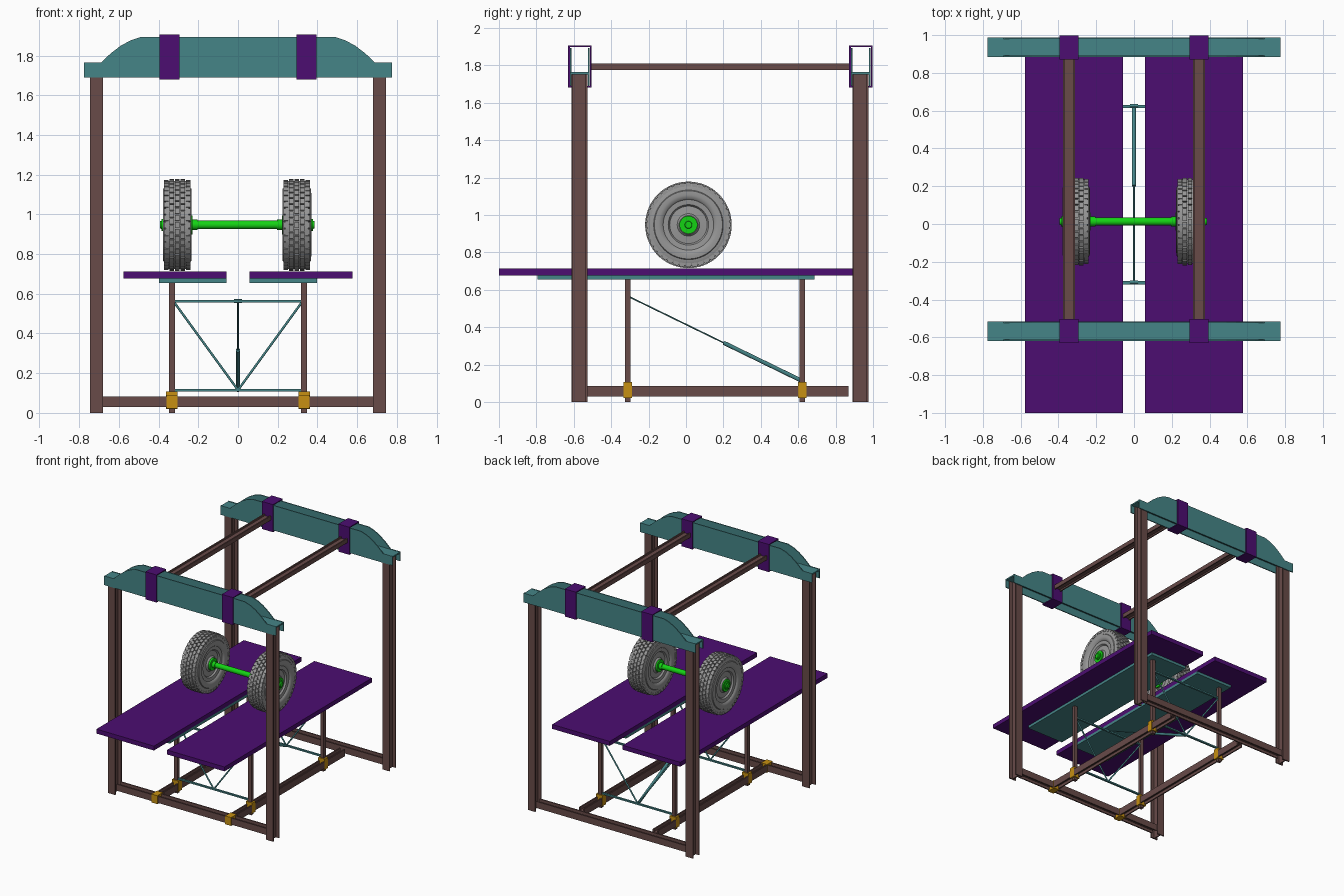
import bpy, bmesh, math
from mathutils import Vector, Matrix

if "Cube" in bpy.data.objects:
    bpy.data.objects.remove(bpy.data.objects["Cube"], do_unlink=True)


def material(name, rgb):
    m = bpy.data.materials.new(name)
    m.use_nodes = True
    m.diffuse_color = (*rgb, 1)
    m.node_tree.nodes["Principled BSDF"].inputs["Base Color"].default_value = (*rgb, 1)
    return m


TEAL = material("teal paint", (0.06, 0.235, 0.245))
PURPLE = material("purple paint", (0.072, 0.004, 0.165))
BROWN = material("brown steel", (0.138, 0.07, 0.066))
GREEN = material("green axle", (0.007, 0.65, 0.007))
GOLD = material("gold clamp", (0.57, 0.28, 0.006))
GREY = material("grey rubber", (0.31, 0.31, 0.31))


def finish(name, bm, mat, mirror=False, smooth=False):
    bmesh.ops.recalc_face_normals(bm, faces=bm.faces)
    mesh = bpy.data.meshes.new(name)
    bm.to_mesh(mesh)
    bm.free()
    mesh.materials.append(mat)
    ob = bpy.data.objects.new(name, mesh)
    bpy.context.collection.objects.link(ob)
    if mirror:
        ob.modifiers.new("mirror", 'MIRROR')
    if smooth:
        bpy.ops.object.select_all(action='DESELECT')
        ob.select_set(True)
        bpy.context.view_layer.objects.active = ob
        bpy.ops.object.shade_smooth_by_angle(angle=math.radians(35))
    return ob


def add_box(bm, lo, hi, turn=None):
    lo, hi = Vector(lo), Vector(hi)
    m = Matrix.Translation((lo + hi) / 2) @ Matrix.Diagonal((*(hi - lo), 1))
    bmesh.ops.create_cube(bm, size=1, matrix=turn @ m if turn else m)


def box(name, lo, hi, mat, mirror=False):
    bm = bmesh.new()
    add_box(bm, lo, hi)
    return finish(name, bm, mat, mirror)


def i_section(name, lo, hi, flange, web, mat, mirror=False, t=0.01):
    """Rolled section: flanges face the 'flange' axis, web is thin on the 'web' axis."""
    bm = bmesh.new()
    a, b = list(hi), list(lo)
    a[flange] = lo[flange] + t
    b[flange] = hi[flange] - t
    add_box(bm, lo, a)
    add_box(bm, b, hi)
    wl, wh = list(lo), list(hi)
    mid = (lo[web] + hi[web]) / 2
    wl[web], wh[web] = mid - t / 2, mid + t / 2
    wl[flange] += t
    wh[flange] -= t
    add_box(bm, wl, wh)
    return finish(name, bm, mat, mirror)


def add_rod(bm, p, q, r, sides=12):
    p, q = Vector(p), Vector(q)
    m = Matrix.Translation((p + q) / 2) @ (q - p).to_track_quat('Z', 'Y').to_matrix().to_4x4()
    bmesh.ops.create_cone(bm, cap_ends=True, segments=sides, radius1=r, radius2=r,
                          depth=(q - p).length, matrix=m)


def lathe_x(bm, profile, cx, cy, cz, steps):
    """Spin (x, radius) points round an axis along x."""
    vs = [bm.verts.new((cx + x, cy, cz + r)) for x, r in profile]
    es = [bm.edges.new(e) for e in zip(vs, vs[1:])]
    bmesh.ops.spin(bm, geom=vs + es, cent=(cx, cy, cz), axis=(1, 0, 0),
                   angle=math.tau, steps=steps, use_duplicate=False)
    bmesh.ops.remove_doubles(bm, verts=bm.verts, dist=0.0002)


# Two portal frames
half = [(0.775, 1.69), (0.775, 1.765), (0.69, 1.765), (0.64, 1.812),
        (0.59, 1.85), (0.54, 1.877), (0.49, 1.893)]
outline = half + [(-x, z) for x, z in reversed(half)]
for end, y in (("front", -0.567), ("rear", 0.935)):
    i_section(end + "_post", (0.68, y - 0.046, 0), (0.745, y + 0.04, 1.75), 1, 0, BROWN, True)
    i_section(end + "_base_rail", (-0.68, y - 0.03, 0.03), (0.68, y + 0.03, 0.083), 1, 2, BROWN)

    # arched side plates with a level web between them
    bm = bmesh.new()
    for y0 in (y - 0.052, y + 0.044):
        face = bm.faces.new([bm.verts.new((x, y0, z)) for x, z in outline])
        new = bmesh.ops.extrude_face_region(bm, geom=[face])["geom"]
        bmesh.ops.translate(bm, vec=(0, 0.008, 0),
                            verts=[v for v in new if isinstance(v, bmesh.types.BMVert)])
    add_box(bm, (-0.775, y - 0.044, 1.752), (0.775, y + 0.044, 1.763))
    finish(end + "_arched_beam", bm, TEAL)

    # open sleeves round the beam
    bm = bmesh.new()
    for s in (-1, 1):
        add_box(bm, (0.295, y + s * 0.058 - 0.005, 1.68), (0.395, y + s * 0.058 + 0.005, 1.905))
    for z in (1.68, 1.897):
        add_box(bm, (0.295, y - 0.054, z), (0.395, y + 0.054, z + 0.008))
    finish(end + "_beam_sleeve", bm, PURPLE, True)

# Long members joining the frames
i_section("top_tie_bar", (0.313, -0.505, 1.774), (0.377, 0.873, 1.809), 0, 2, BROWN, True)
i_section("floor_rail", (0.307, -0.537, 0.03), (0.359, 0.868, 0.085), 0, 2, BROWN, True)
box("front_rail_clamp", (0.306, -0.603, 0.022), (0.36, -0.531, 0.09), GOLD, True)

# Ramp platforms
box("platform", (0.059, -1, 0.677), (0.578, 0.9, 0.713), PURPLE, True)
box("platform_underplate", (0.059, -0.795, 0.655), (0.397, 0.688, 0.677), TEAL, True)

# Legs with clamps and cross bracing
for end, y in (("front", -0.312), ("rear", 0.622)):
    box(end + "_leg", (0.318, y - 0.014, 0), (0.348, y + 0.014, 0.655), BROWN, True)
    box(end + "_leg_clamp", (0.304, y - 0.022, 0.02), (0.362, y + 0.022, 0.107), GOLD, True)
    bm = bmesh.new()
    for z in (0.115, 0.563):
        add_box(bm, (-0.32, y - 0.007, z - 0.006), (0.32, y + 0.009, z + 0.006))
    for s in (-1, 1):
        add_rod(bm, (s * 0.32, y, 0.555), (0, y, 0.115), 0.006)
    add_rod(bm, (-0.02, y + 0.004, 0.563), (0.02, y + 0.004, 0.563), 0.01)
    finish(end + "_leg_bracing", bm, TEAL)

# Telescopic strut
top, bottom = Vector((0, -0.305, 0.563)), Vector((0, 0.615, 0.115))
bm = bmesh.new()
add_rod(bm, top, bottom, 0.004)
add_rod(bm, top.lerp(bottom, 0.55), bottom, 0.011, 16)
finish("telescopic_strut", bm, TEAL, smooth=True)

# Wheels
CY, CZ = 0.013, 0.947
side = [(0.062, 0.0), (0.062, 0.05), (0.05, 0.06), (0.046, 0.1), (0.058, 0.108),
        (0.06, 0.135), (0.068, 0.142), (0.073, 0.16), (0.071, 0.182),
        (0.066, 0.186), (0.064, 0.208), (0.056, 0.222)]
tyre = side + [(-x, r) for x, r in reversed(side)]
ROWS, BLOCKS = 5, 40
for label, cx in (("right", -0.306), ("left", 0.296)):
    bm = bmesh.new()
    lathe_x(bm, tyre, cx, CY, CZ, 64)
    finish(label + "_wheel", bm, GREY, smooth=True)

    # staggered tread blocks
    bm = bmesh.new()
    pitch = 0.136 / ROWS
    for row in range(ROWS):
        x = (row - (ROWS - 1) / 2) * pitch
        height = 0.231 if 0 < row < ROWS - 1 else 0.226
        for k in range(BLOCKS):
            turn = (Matrix.Translation((cx + x, CY, CZ))
                    @ Matrix.Rotation(math.tau * (k + row % 2 / 2) / BLOCKS, 4, 'X'))
            add_box(bm, (-pitch * 0.42, -0.0145, 0.205), (pitch * 0.42, 0.0145, height), turn)
    finish(label + "_tread", bm, GREY)

# Axle with stepped hubs at both ends
shaft = [(0, 0.021), (0.2, 0.021), (0.2, 0.026), (0.225, 0.026), (0.225, 0.048),
         (0.373, 0.048), (0.373, 0.03), (0.381, 0.03), (0.381, 0.02),
         (0.39, 0.018), (0.39, 0.0)]
bm = bmesh.new()
lathe_x(bm, [(-x, r) for x, r in reversed(shaft)] + shaft[1:], -0.004, CY, CZ, 32)
finish("axle", bm, GREEN, smooth=True)
